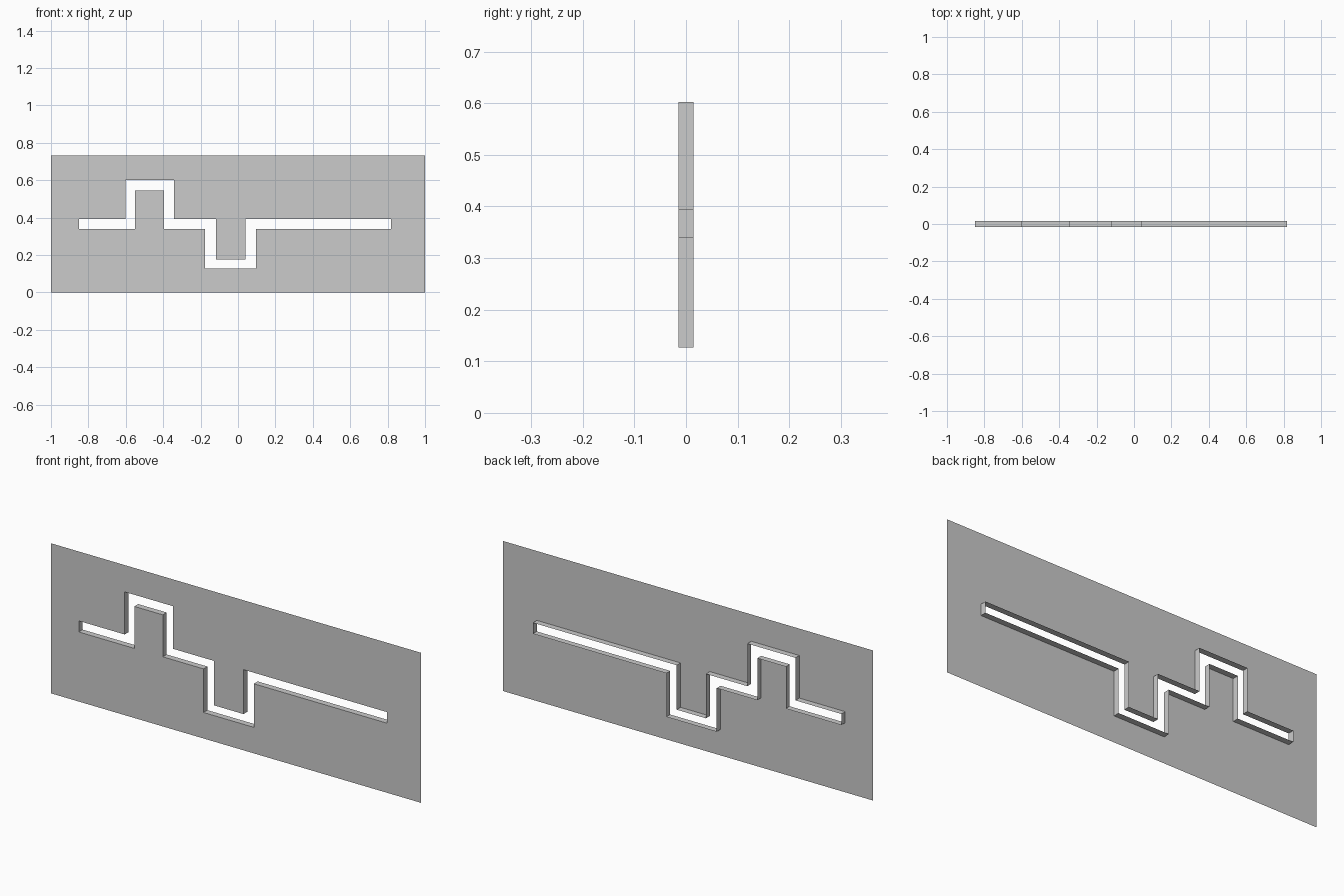
import bpy, bmesh

if "Cube" in bpy.data.objects:
    bpy.data.objects.remove(bpy.data.objects["Cube"])

DEPTH = 0.015
# plate outline and stepped slot outline, as (x, z)
PLATE = [(-1, 0), (1, 0), (1, 0.733), (-1, 0.733)]
LO, HI = 0.34, 0.394
SLOT = [(-0.85, LO), (-0.55, LO), (-0.55, 0.545), (-0.396, 0.545), (-0.396, LO),
        (-0.176, LO), (-0.176, 0.127), (0.096, 0.127), (0.096, LO), (0.817, LO),
        (0.817, HI), (0.04, HI), (0.04, 0.177), (-0.118, 0.177), (-0.118, HI),
        (-0.342, HI), (-0.342, 0.602), (-0.602, 0.602), (-0.602, HI), (-0.85, HI)]


def add_loop(bm, points):
    verts = [bm.verts.new((x, -DEPTH, z)) for x, z in points]
    return [bm.edges.new((a, b)) for a, b in zip(verts, verts[1:] + verts[:1])]


bm = bmesh.new()
outer = add_loop(bm, PLATE)
inner = add_loop(bm, SLOT)

# thin front sheet with the slot left open
bmesh.ops.triangle_fill(bm, edges=outer + inner, use_beauty=True, normal=(0, -1, 0))

# slot walls running back from the sheet
wall = bmesh.ops.extrude_edge_only(bm, edges=inner)["geom"]
for v in wall:
    if isinstance(v, bmesh.types.BMVert):
        v.co.y = DEPTH

# consistent normals, sheet facing the front
bmesh.ops.recalc_face_normals(bm, faces=bm.faces[:])
sheet = next(f for f in bm.faces if abs(f.normal.y) > 0.9)
if sheet.normal.y > 0:
    bmesh.ops.reverse_faces(bm, faces=bm.faces[:])

mesh = bpy.data.meshes.new("slotted_panel")
bm.to_mesh(mesh)
bm.free()
bpy.context.collection.objects.link(bpy.data.objects.new("slotted_panel", mesh))
